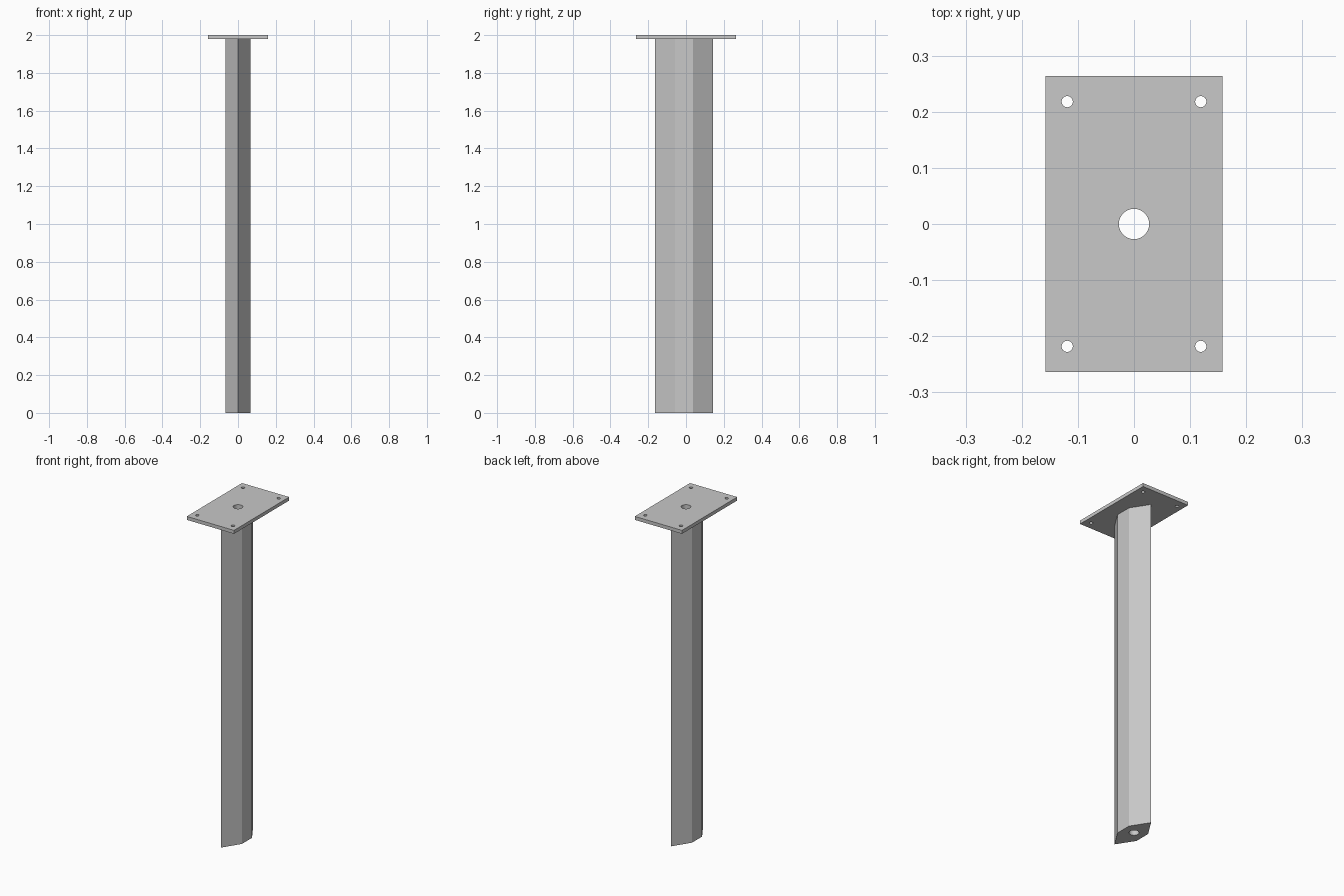
import bpy, bmesh
from math import sin, cos, tau, radians

cube = bpy.data.objects.get("Cube")
if cube:
    bpy.data.objects.remove(cube, do_unlink=True)

HEIGHT = 2.0
PLATE_T = 0.021
BORE_R = 0.027

# Single bare metal colour
metal = bpy.data.materials.new("grey metal")
metal.use_nodes = True
grey = (0.58, 0.58, 0.58, 1)
metal.diffuse_color = grey
metal.node_tree.nodes["Principled BSDF"].inputs["Base Color"].default_value = grey


def circle(x, y, r, n=32):
    return [(x + r * cos(tau * i / n), y + r * sin(tau * i / n)) for i in range(n)]


def extruded(name, outlines, z0, z1):
    """Extrude an outline with holes (first loop is the outside) from z0 to z1."""
    curve = bpy.data.curves.new(name + " profile", "CURVE")
    curve.dimensions = "2D"
    curve.fill_mode = "BOTH"
    curve.extrude = (z1 - z0) / 2
    for loop in outlines:
        spline = curve.splines.new("POLY")
        spline.points.add(len(loop) - 1)
        for point, (x, y) in zip(spline.points, loop):
            point.co = (x, y, 0, 1)
        spline.use_cyclic_u = True
    helper = bpy.data.objects.new(name + " helper", curve)
    bpy.context.collection.objects.link(helper)
    bpy.context.view_layer.update()
    deps = bpy.context.evaluated_depsgraph_get()
    mesh = bpy.data.meshes.new_from_object(helper.evaluated_get(deps))
    bpy.data.objects.remove(helper, do_unlink=True)
    bpy.data.curves.remove(curve)

    # Weld the caps to the walls and turn all faces outward
    bm = bmesh.new()
    bm.from_mesh(mesh)
    bmesh.ops.remove_doubles(bm, verts=bm.verts, dist=1e-5)
    bmesh.ops.translate(bm, verts=bm.verts, vec=(0, 0, (z0 + z1) / 2))
    bmesh.ops.recalc_face_normals(bm, faces=bm.faces)
    bm.to_mesh(mesh)
    bm.free()

    mesh.name = name
    mesh.materials.clear()
    mesh.materials.append(metal)
    obj = bpy.data.objects.new(name, mesh)
    bpy.context.collection.objects.link(obj)
    bpy.ops.object.select_all(action="DESELECT")
    obj.select_set(True)
    bpy.context.view_layer.objects.active = obj
    bpy.ops.object.shade_smooth_by_angle(angle=radians(25))
    return obj


# Mounting plate with a centre bore and four corner bolt holes
px, py = 0.158, 0.264
plate_loops = [[(-px, -py), (px, -py), (px, py), (-px, py)], circle(0, 0, BORE_R)]
plate_loops += [circle(sx * 0.119, sy * 0.218, 0.01, 24) for sx in (-1, 1) for sy in (-1, 1)]
extruded("mounting_plate", plate_loops, HEIGHT - PLATE_T, HEIGHT)

# Stretched hexagonal post, set slightly forward, with the bore running through
hw, tip, flat, cy = 0.067, 0.153, 0.048, -0.01
hexagon = [(0, cy - tip), (hw, cy - flat), (hw, cy + flat),
           (0, cy + tip), (-hw, cy + flat), (-hw, cy - flat)]
extruded("post", [hexagon, circle(0, 0, BORE_R)], 0, HEIGHT - PLATE_T)
